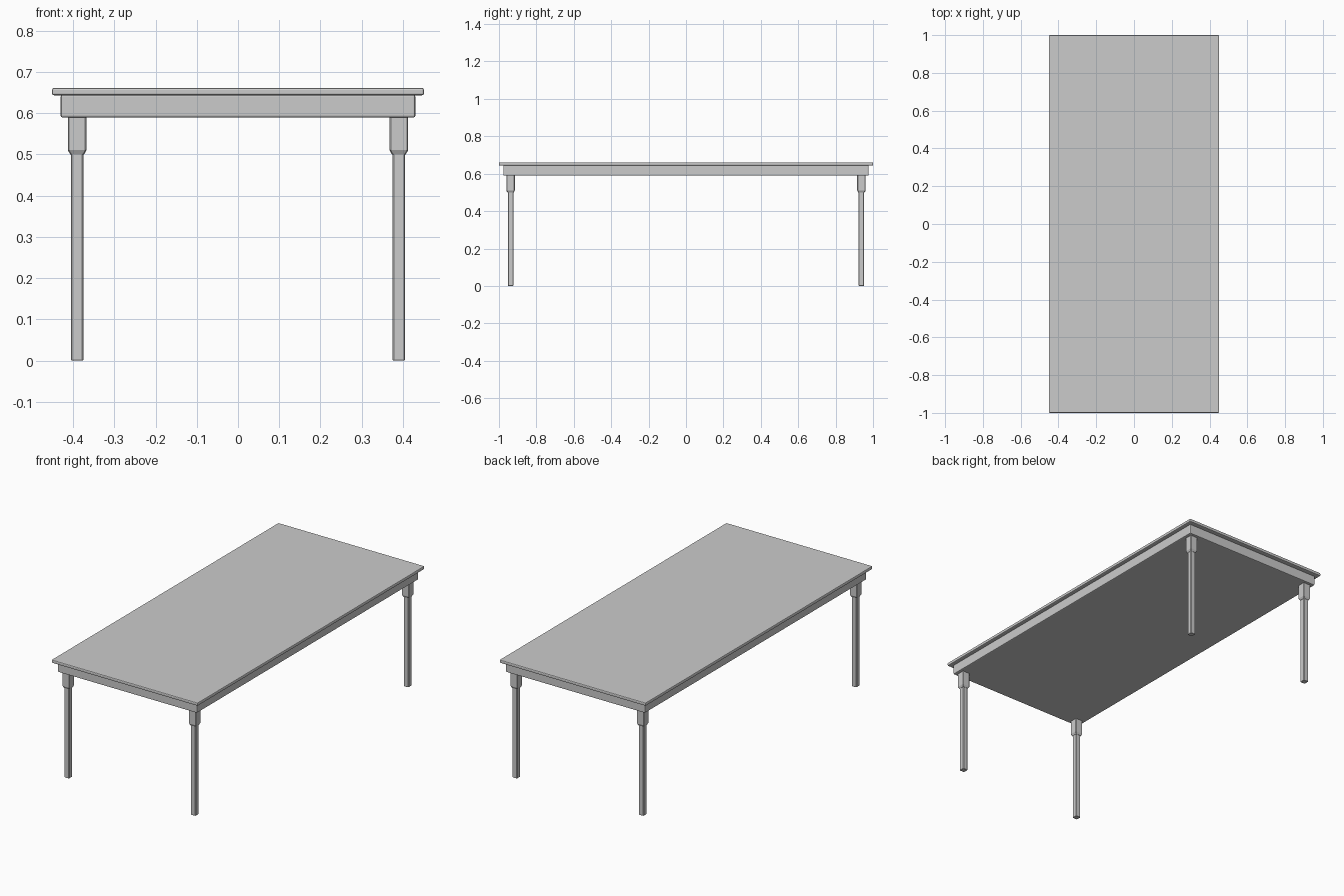
import bpy, bmesh

if "Cube" in bpy.data.objects:
    bpy.data.objects.remove(bpy.data.objects["Cube"])


def make_object(name, bm):
    bmesh.ops.recalc_face_normals(bm, faces=bm.faces)
    mesh = bpy.data.meshes.new(name)
    bm.to_mesh(mesh)
    bm.free()
    obj = bpy.data.objects.new(name, mesh)
    bpy.context.collection.objects.link(obj)
    return obj


def box(name, half_x, half_y, z0, z1, bevel):
    bm = bmesh.new()
    bmesh.ops.create_cube(bm, size=1)
    for v in bm.verts:
        v.co = (v.co.x * 2 * half_x, v.co.y * 2 * half_y, z0 if v.co.z < 0 else z1)
    obj = make_object(name, bm)
    mod = obj.modifiers.new("soft_edges", "BEVEL")
    mod.width = bevel
    mod.segments = 2
    return obj


def post(name, x, y, rings, corner):
    """Square post with chamfered corners; rings are (half width, height)."""
    bm = bmesh.new()
    loops = []
    for h, z in rings:
        c = h - corner
        outline = [(h, -c), (h, c), (c, h), (-c, h), (-h, c), (-h, -c), (-c, -h), (c, -h)]
        loops.append([bm.verts.new((x + px, y + py, z)) for px, py in outline])
    for a, b in zip(loops, loops[1:]):
        for i in range(8):
            j = (i + 1) % 8
            bm.faces.new((a[i], a[j], b[j], b[i]))
    bm.faces.new(loops[0][::-1])
    bm.faces.new(loops[-1])
    return make_object(name, bm)


# Table top and the solid apron under it
box("table_top", 0.451, 1.0, 0.643, 0.661, 0.005)
box("apron", 0.43, 0.976, 0.589, 0.645, 0.005)

# Four legs, each with a thicker block at the top
LEG = [(0.0135, 0.0), (0.015, 0.0015), (0.015, 0.51)]
BLOCK = [(0.0165, 0.499), (0.0225, 0.51), (0.0225, 0.592)]
for side, sx in (("left", -1), ("right", 1)):
    for end, sy in (("front", -1), ("back", 1)):
        post(f"{end}_{side}_leg", sx * 0.39, sy * 0.938, LEG, 0.003)
        post(f"{end}_{side}_leg_block", sx * 0.39, sy * 0.938, BLOCK, 0.003)
